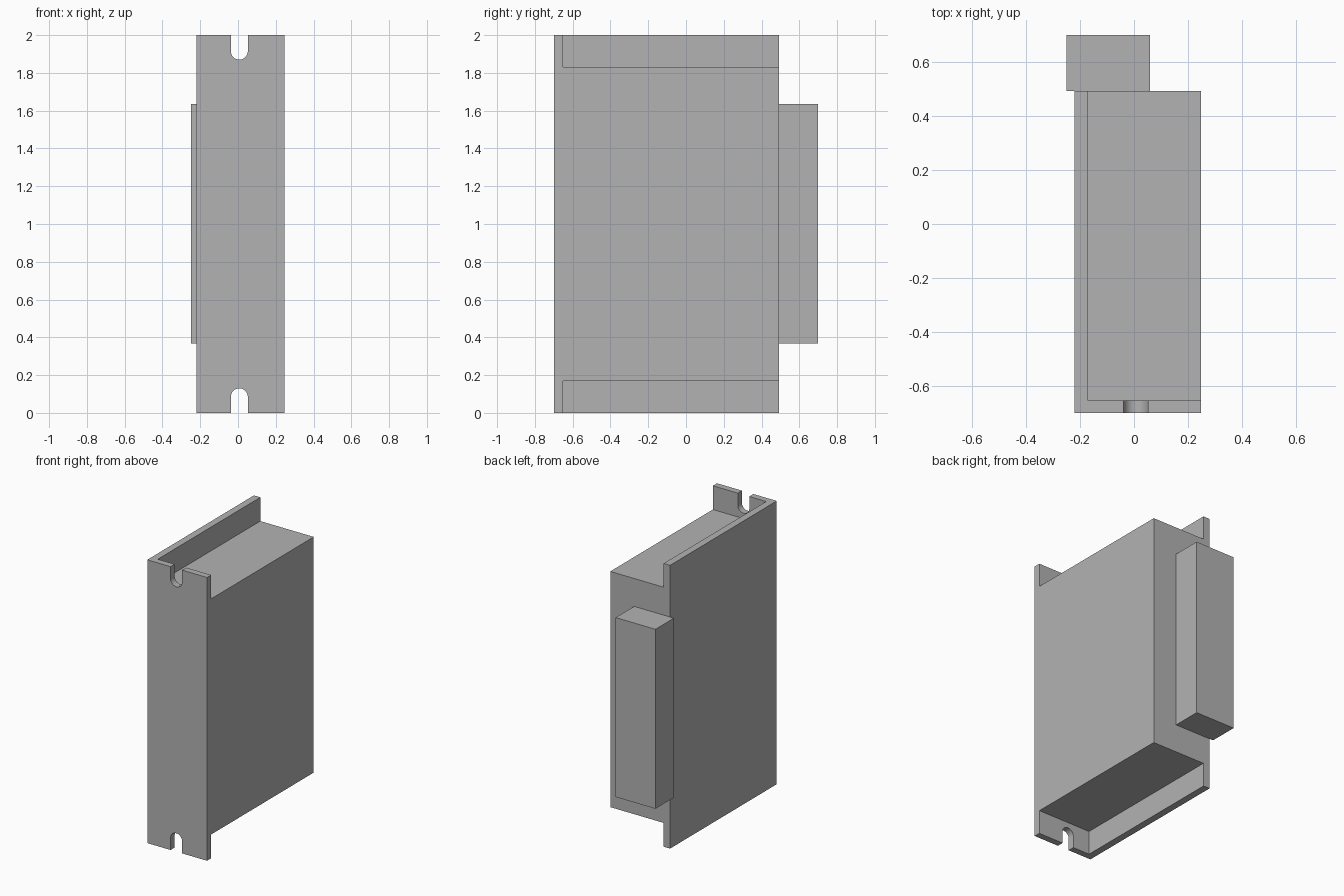
import bpy, bmesh, math
from mathutils import Vector

cube = bpy.data.objects.get("Cube")
if cube:
    bpy.data.objects.remove(cube, do_unlink=True)

grey = bpy.data.materials.new("light grey")
grey.use_nodes = True
grey.diffuse_color = (0.45, 0.45, 0.45, 1)
grey.node_tree.nodes["Principled BSDF"].inputs["Base Color"].default_value = grey.diffuse_color


def prism(name, outline, sweep):
    """Solid made by sweeping a closed outline of 3D points along a vector."""
    bm = bmesh.new()
    face = bm.faces.new([bm.verts.new(p) for p in outline])
    ext = bmesh.ops.extrude_face_region(bm, geom=[face])
    verts = [g for g in ext["geom"] if isinstance(g, bmesh.types.BMVert)]
    bmesh.ops.translate(bm, verts=verts, vec=Vector(sweep))
    bmesh.ops.recalc_face_normals(bm, faces=bm.faces)
    mesh = bpy.data.meshes.new(name)
    bm.to_mesh(mesh)
    bm.free()
    mesh.materials.append(grey)
    obj = bpy.data.objects.new(name, mesh)
    bpy.context.collection.objects.link(obj)
    return obj


def box(name, x0, x1, y0, y1, z0, z1):
    base = [(x0, y0, z0), (x1, y0, z0), (x1, y1, z0), (x0, y1, z0)]
    return prism(name, base, (0, 0, z1 - z0))


def combine(target, tool, operation):
    """Apply a boolean, then discard the helper."""
    mod = target.modifiers.new(operation.lower(), "BOOLEAN")
    mod.operation, mod.solver, mod.object = operation, "EXACT", tool
    tool.hide_render = True
    bpy.context.view_layer.objects.active = target
    bpy.ops.object.modifier_apply(modifier=mod.name)
    bpy.data.objects.remove(tool, do_unlink=True)


LEFT, RIGHT, FRONT, BACK, HEIGHT = -0.22, 0.247, -0.698, 0.492, 2.0
INNER_X, INNER_Y, INSET = -0.17, -0.652, 0.168

# L-shaped mounting bracket: full-height front plate and side plate
ell = [(LEFT, FRONT), (RIGHT, FRONT), (RIGHT, INNER_Y),
       (INNER_X, INNER_Y), (INNER_X, BACK), (LEFT, BACK)]
housing = prism("housing", [(x, y, 0) for x, y in ell], (0, 0, HEIGHT))

# Shorter main body, sunk slightly into the bracket
body = box("main_body", INNER_X - 0.02, RIGHT, INNER_Y - 0.02, BACK, INSET, HEIGHT - INSET)
combine(housing, body, "UNION")

# Round-ended mounting slots, mirrored top and bottom
SLOT_X, RADIUS, SLOT_END, STEPS = 0.007, 0.045, 0.13, 16
for flip in (False, True):
    arc = [(SLOT_X + RADIUS * math.cos(math.pi * i / STEPS),
            SLOT_END - RADIUS + RADIUS * math.sin(math.pi * i / STEPS))
           for i in range(STEPS + 1)]
    outline = [(SLOT_X + RADIUS, -0.1)] + arc + [(SLOT_X - RADIUS, -0.1)]
    points = [(x, FRONT - 0.05, HEIGHT - z if flip else z) for x, z in outline]
    combine(housing, prism("slot_cutter", points, (0, 0.15, 0)), "DIFFERENCE")

# Connector block on the back, overhanging the side plate a little
connector = box("rear_connector", -0.25, 0.06, BACK, 0.698, 0.368, 1.635)

# Smooth slot ends, sharp corners elsewhere
bpy.ops.object.select_all(action="DESELECT")
housing.select_set(True)
bpy.context.view_layer.objects.active = housing
bpy.ops.object.shade_smooth_by_angle(angle=math.radians(30))
